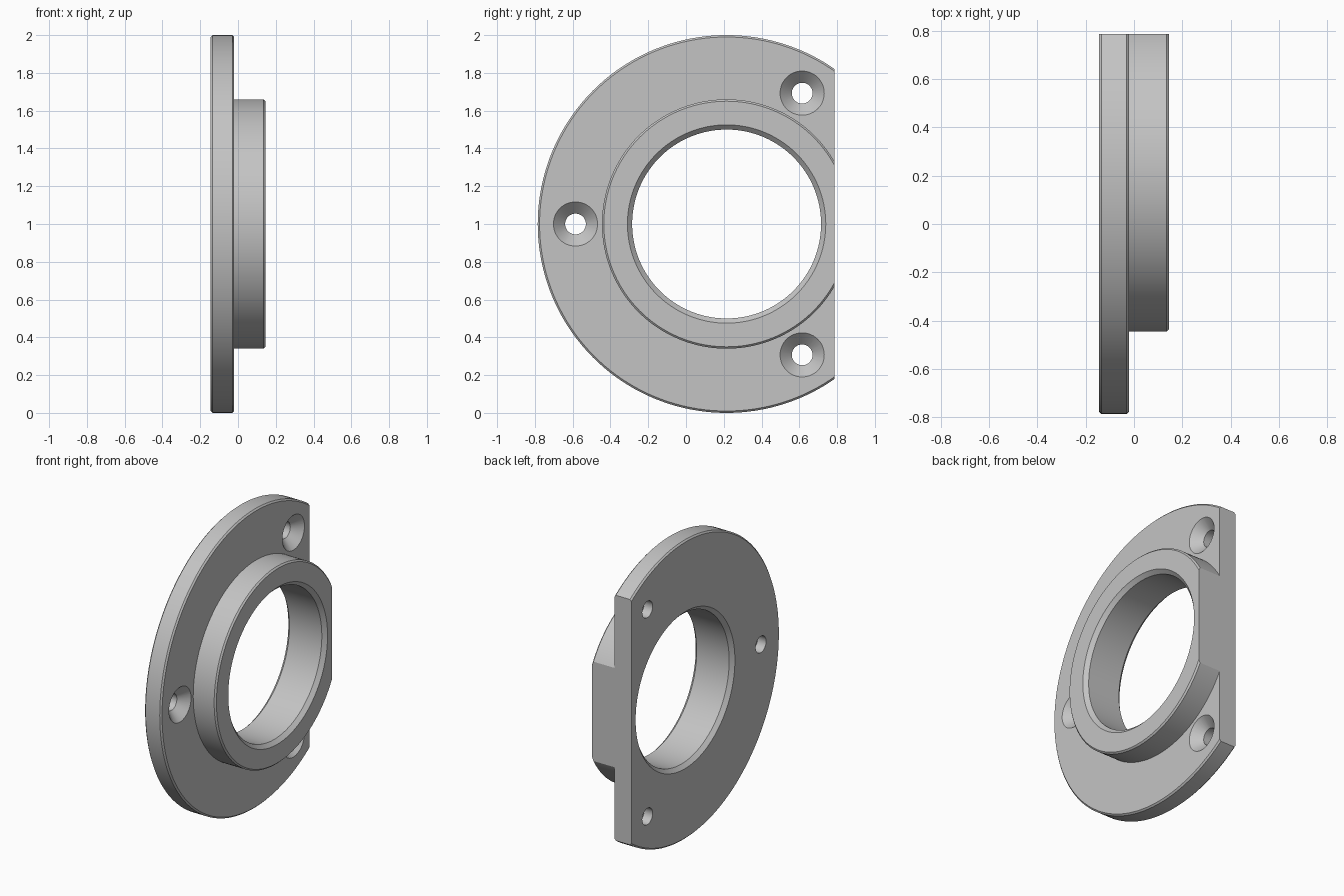
import bpy, bmesh, math
from mathutils import Matrix, Vector

cube = bpy.data.objects.get("Cube")
if cube:
    bpy.data.objects.remove(cube, do_unlink=True)

CY, CZ = 0.215, 1.0          # ring axis, running along x
BACK, STEP, FRONT = -0.145, -0.02, 0.145
CH = 0.01                    # small edge chamfer

metal = bpy.data.materials.new("plain grey metal")
metal.use_nodes = True
GREY = (0.55, 0.55, 0.55, 1)
metal.diffuse_color = GREY
metal.node_tree.nodes["Principled BSDF"].inputs["Base Color"].default_value = GREY


def lathe(name, profile, y, z, steps):
    """Revolve a closed (x, radius) profile around the x axis at (y, z)."""
    bm = bmesh.new()
    rings = []
    for i in range(steps):
        turn = Matrix.Rotation(2 * math.pi * i / steps, 3, 'X')
        ring = []
        for x, r in profile:
            ring.append(bm.verts.new(turn @ Vector((x, 0, r)) + Vector((0, y, z))))
        rings.append(ring)
    n = len(profile)
    for i in range(steps):
        a, b = rings[i], rings[(i + 1) % steps]
        for j in range(n):
            k = (j + 1) % n
            bm.faces.new((a[j], a[k], b[k], b[j]))
    bmesh.ops.remove_doubles(bm, verts=bm.verts, dist=1e-6)
    bmesh.ops.dissolve_degenerate(bm, edges=bm.edges, dist=1e-6)
    bmesh.ops.recalc_face_normals(bm, faces=bm.faces)
    mesh = bpy.data.meshes.new(name)
    bm.to_mesh(mesh)
    bm.free()
    mesh.materials.append(metal)
    obj = bpy.data.objects.new(name, mesh)
    bpy.context.collection.objects.link(obj)
    return obj


def cut(target, cutter):
    """Subtract the cutter and discard it."""
    cutter.hide_render = True
    bpy.context.view_layer.objects.active = target
    mod = target.modifiers.new("cut", 'BOOLEAN')
    mod.operation, mod.solver, mod.object = 'DIFFERENCE', 'EXACT', cutter
    bpy.ops.object.modifier_apply(modifier=mod.name)
    bpy.data.objects.remove(cutter, do_unlink=True)


# Flange with raised boss and chamfered bore
flange = lathe("flange_ring", [
    (BACK, 0.525), (BACK, 1 - CH), (BACK + CH, 1), (STEP - CH, 1), (STEP, 1 - CH),
    (STEP, 0.66), (FRONT - CH, 0.66), (FRONT, 0.65), (FRONT, 0.525),
    (FRONT - 0.025, 0.5), (BACK + 0.025, 0.5)], CY, CZ, 160)

# Flat side
bpy.ops.mesh.primitive_cube_add(size=1, location=(0, 1.285, CZ))
block = bpy.context.object
block.name = "flat_side_cutter"
block.scale = (1, 1, 3)
bpy.context.view_layer.update()
cut(flange, block)

# Three countersunk screw holes
for angle in (60, 180, 300):
    a = math.radians(angle)
    hole = lathe("screw_hole_cutter", [
        (BACK - 0.1, 0), (BACK - 0.1, 0.055), (STEP - 0.062, 0.055),
        (STEP, 0.117), (STEP + 0.05, 0.117), (STEP + 0.05, 0)],
        CY + 0.8 * math.cos(a), CZ + 0.8 * math.sin(a), 48)
    cut(flange, hole)

# Smooth round walls, sharp edges
bpy.ops.object.select_all(action='DESELECT')
flange.select_set(True)
bpy.context.view_layer.objects.active = flange
bpy.ops.object.shade_smooth_by_angle(angle=math.radians(25))
